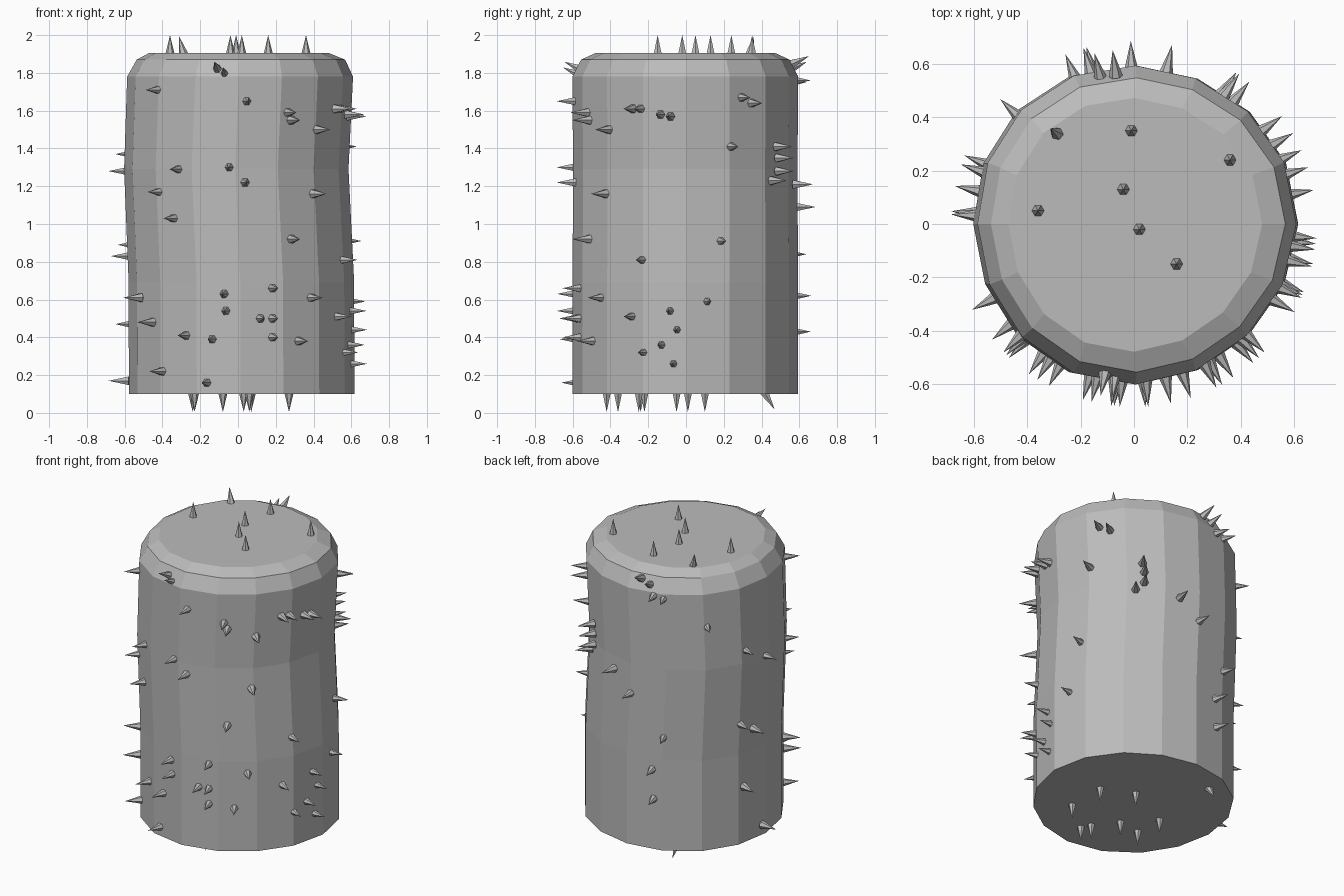
import bpy
import bmesh
from math import radians, degrees, cos, sin, asin
from mathutils import Vector

cube = bpy.data.objects.get("Cube")
if cube:
    bpy.data.objects.remove(cube, do_unlink=True)

SIDES = 16
BODY_RADIUS = 0.6
MID_SPIKE_RADIUS = 0.645
SPIKE_RADIUS = 0.026
SPIKE_LENGTH = 0.095
TOP_HEIGHT = 1.905
BOTTOM_HEIGHT = 0.1


def make_material(name, value):
    material = bpy.data.materials.new(name)
    material.use_nodes = True
    colour = (value, value, value, 1)
    material.diffuse_color = colour
    material.node_tree.nodes["Principled BSDF"].inputs["Base Color"].default_value = colour
    return material


grey = make_material("stone grey", 0.5)


def make_object(name, mesh_builder):
    mesh = mesh_builder
    data = bpy.data.meshes.new(name)
    bmesh.ops.recalc_face_normals(mesh, faces=mesh.faces)
    mesh.to_mesh(data)
    mesh.free()
    data.materials.append(grey)
    thing = bpy.data.objects.new(name, data)
    bpy.context.scene.collection.objects.link(thing)
    return thing


# Body: slightly wobbly faceted drum, (height, radius, sideways shift) per ring
rings = [(BOTTOM_HEIGHT, 0.597, 0.013), (0.69, 0.597, 0.012), (1.29, 0.594, -0.015),
         (1.78, 0.598, 0.005), (1.87, 0.552, 0.01), (TOP_HEIGHT, 0.476, 0)]
body = bmesh.new()
loops = []
for height, radius, shift in rings:
    loop = []
    for i in range(SIDES):
        angle = radians(360 * i / SIDES)
        wobble = radius * (1 + 0.012 * sin(3 * angle + 1))
        loop.append(body.verts.new((shift + wobble * cos(angle), wobble * sin(angle), height)))
    loops.append(loop)
for lower, upper in zip(loops, loops[1:]):
    for i in range(SIDES):
        j = (i + 1) % SIDES
        body.faces.new((lower[i], lower[j], upper[j], upper[i]))
body.faces.new(loops[0])
body.faces.new(loops[-1])
make_object("drum_body", body)


# Spike: six-sided cone with its base slightly sunk into the surface
def add_spike(mesh, base, direction):
    direction = Vector(direction).normalized()
    turn = direction.to_track_quat("Z", "Y")
    base = Vector(base) - direction * 0.012
    ring = []
    for i in range(6):
        angle = radians(60 * i)
        offset = Vector((cos(angle), sin(angle), 0)) * SPIKE_RADIUS
        ring.append(mesh.verts.new(base + turn @ offset))
    tip = mesh.verts.new(base + direction * (SPIKE_LENGTH + 0.012))
    for i in range(6):
        mesh.faces.new((ring[i], ring[(i + 1) % 6], tip))
    mesh.faces.new(ring[::-1])


def add_side_spike(mesh, angle, height, lift=0.0, radius=BODY_RADIUS - 0.008):
    x, y = cos(radians(angle)), sin(radians(angle))
    add_spike(mesh, (radius * x, radius * y, height), (x, y, lift))


def angle_from_offset(offset):
    return degrees(asin(offset / MID_SPIKE_RADIUS))


# Front spikes: (sideways offset, height)
front = [(-.46, 1.71), (.05, 1.65), (.29, 1.59), (.31, 1.55), (.46, 1.5), (-.34, 1.29),
         (-.05, 1.3), (.04, 1.22), (-.45, 1.17), (.44, 1.16), (-.37, 1.03), (.31, .92),
         (.42, .61), (-.08, .63), (.2, .66), (-.07, .54), (.13, .5), (.2, .5), (.2, .4),
         (.35, .38), (-.3, .41), (-.15, .39), (-.5, .48), (-.44, .22), (-.18, .16),
         (-.57, .61)]
front_spikes = bmesh.new()
for offset, height in front:
    add_side_spike(front_spikes, angle_from_offset(offset) - 90, height)
make_object("front_spikes", front_spikes)

# Spikes on the +x side: (depth offset, height)
flank = [(-.31, 1.61), (-.26, 1.61), (-.15, 1.58), (-.09, 1.57), (.32, 1.67), (.38, 1.64),
         (.26, 1.41), (.2, .91), (-.25, .81), (.12, .59), (-.31, .51), (-.09, .54),
         (-.05, .44), (-.14, .36), (-.24, .32), (-.07, .26)]
left_spikes = bmesh.new()
for offset, height in flank:
    add_side_spike(left_spikes, angle_from_offset(offset), height)
make_object("left_spikes", left_spikes)

# Back and -x side spikes: (angle, height)
rear = [(55, 1.41), (56, 1.35), (56, 1.28), (51, 1.23), (78, 1.21), (91, 1.09), (106, 1.76),
        (112, 1.75), (137, 1.57), (161, 1.37), (177, 1.28), (112, .84), (105, .62),
        (106, .43), (158, .89), (168, .83), (161, .47), (176, .17)]
back_spikes = bmesh.new()
for angle, height in rear:
    add_side_spike(back_spikes, angle, height)
make_object("back_spikes", back_spikes)

# Spikes tilted outward on the upper bevel
bevel_spikes = bmesh.new()
for angle, height in [(-101, 1.82), (-97, 1.79), (97, 1.85), (103, 1.82)]:
    add_side_spike(bevel_spikes, angle, height, 0.45, 0.57)
make_object("bevel_spikes", bevel_spikes)

# Upright spikes on the lid
top_spikes = bmesh.new()
for x, y in [(-.01, .35), (.36, .24), (-.04, .13), (-.36, .05), (.02, -.02), (.16, -.15)]:
    add_spike(top_spikes, (x, y, TOP_HEIGHT), (0, 0, 1))
add_spike(top_spikes, (-.29, .34, TOP_HEIGHT), (-.25, .2, 1))
make_object("top_spikes", top_spikes)

# Hanging spikes underneath
bottom_spikes = bmesh.new()
for x, y in [(.27, -.25), (.27, .01), (.07, .1), (.03, -.36), (-.08, -.22), (-.23, -.24),
             (-.24, -.05), (.06, -.42)]:
    add_spike(bottom_spikes, (x, y, BOTTOM_HEIGHT), (0, 0, -1))
add_spike(bottom_spikes, (-.23, .42, BOTTOM_HEIGHT), (0, .6, -1))
make_object("bottom_spikes", bottom_spikes)
